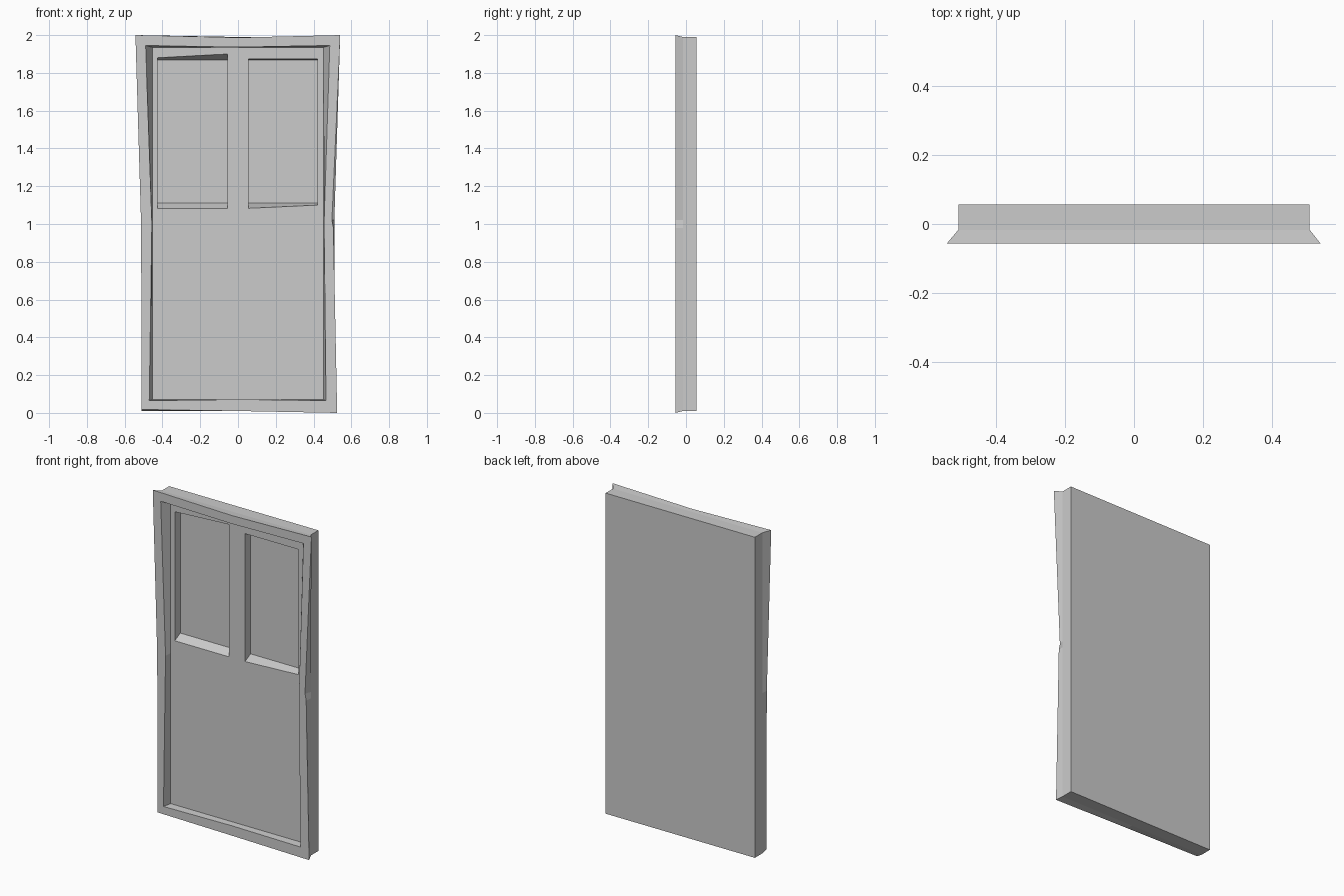
import bpy, bmesh

if "Cube" in bpy.data.objects:
    bpy.data.objects.remove(bpy.data.objects["Cube"])


def make_object(name, bm):
    bmesh.ops.recalc_face_normals(bm, faces=bm.faces[:])
    mesh = bpy.data.meshes.new(name)
    bm.to_mesh(mesh)
    bm.free()
    obj = bpy.data.objects.new(name, mesh)
    bpy.context.collection.objects.link(obj)
    return obj


def loop(bm, pts, y):
    return [bm.verts.new((x, y, z)) for x, z in pts]


def bridge(bm, a, b):
    n = len(a)
    return [bm.faces.new((a[i], a[(i + 1) % n], b[(i + 1) % n], b[i])) for i in range(n)]


def box_loop(x, z0, z1):
    # rectangle with the same nine stations as the crooked outline
    return [(-x, z0), (0, z0), (x, z0), (x, 0.98), (x, 1.02),
            (x, z1), (0, z1), (-x, z1), (-x, 1.0)]


FRONT, RECESS, WINDOW, BACK = -0.056, -0.01, 0.044, 0.056

# crooked front outline and opening, from bottom left round to the left middle
outer = [(-0.51, 0.018), (0, 0.01), (0.525, 0.0), (0.505, 0.98), (0.497, 1.02),
         (0.541, 2.0), (0, 1.987), (-0.543, 2.0), (-0.513, 1.0)]
inner = [(-0.47, 0.065), (0, 0.071), (0.466, 0.065), (0.456, 0.98), (0.456, 1.02),
         (0.486, 1.945), (0, 1.936), (-0.489, 1.945), (-0.456, 1.0)]

# slab and raised frame
bm = bmesh.new()
rings = [loop(bm, box_loop(0.51, 0.01, 1.99), BACK),
         loop(bm, box_loop(0.51, 0.01, 1.99), -0.017),
         loop(bm, outer, FRONT),
         loop(bm, inner, FRONT),
         loop(bm, box_loop(0.453, 0.07, 1.935), RECESS)]
for a, b in zip(rings, rings[1:]):
    bridge(bm, a, b)
bm.faces.new(rings[0])

# recessed panel around two window recesses (corners: BL, BR, TR, TL)
o = rings[-1]
l = loop(bm, [(-0.425, 1.083), (-0.055, 1.083), (-0.055, 1.90), (-0.425, 1.88)], RECESS)
r = loop(bm, [(0.055, 1.083), (0.42, 1.10), (0.42, 1.873), (0.055, 1.873)], RECESS)
for f in ((o[0], o[1], o[2], r[1], r[0], l[1], l[0]),
          (o[2], o[3], o[4], o[5], r[2], r[1]),
          (o[5], o[6], o[7], l[3], l[2], r[3], r[2]),
          (o[7], o[8], o[0], l[0], l[3]),
          (l[1], r[0], r[3], l[2])):
    bm.faces.new(f)

# sloped reveals and backs of the windows
for rim, x0, x1 in ((l, -0.425, -0.055), (r, 0.055, 0.42)):
    base = loop(bm, [(x0, 1.11), (x1, 1.11), (x1, 1.868), (x0, 1.868)], WINDOW)
    bridge(bm, rim, base)
    bm.faces.new(base)
make_object("door", bm)
